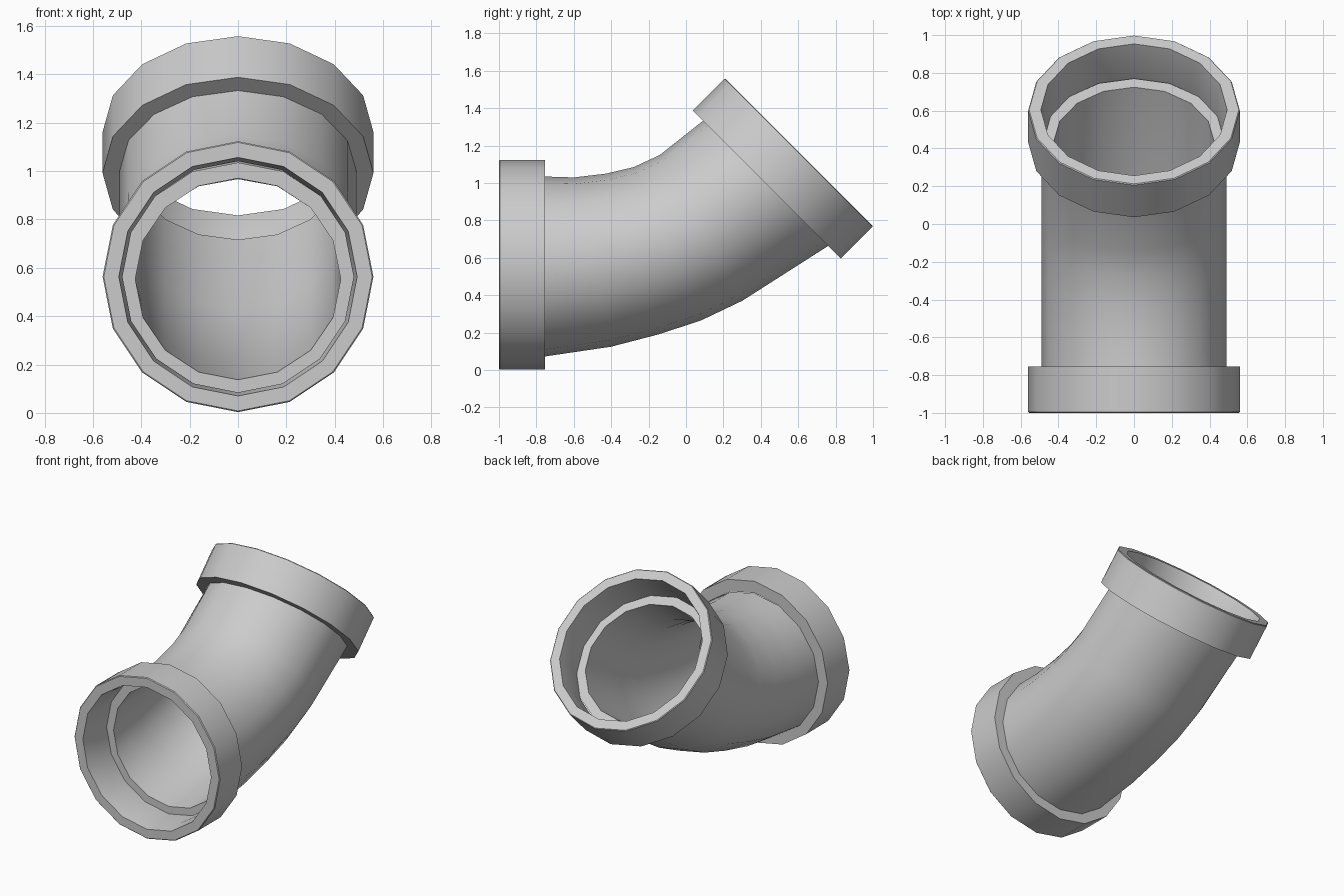
import bpy, bmesh
from math import sin, cos, pi, radians
from mathutils import Vector

cube = bpy.data.objects.get("Cube")
if cube:
    bpy.data.objects.remove(cube)

SIDES = 16
WALL = 0.065

grey = bpy.data.materials.new("plain grey")
grey.use_nodes = True
grey.diffuse_color = (0.6, 0.6, 0.6, 1)
grey.node_tree.nodes["Principled BSDF"].inputs["Base Color"].default_value = (0.6, 0.6, 0.6, 1)


def ring(center, up, rx):
    """Points around an ellipse: rx sideways, the vector up in the yz plane."""
    return [center + Vector((rx * sin(a), 0, 0)) + up * cos(a)
            for a in (2 * pi * i / SIDES for i in range(SIDES))]


def loft(name, rings):
    """Skin a closed loop of rings into a hollow solid."""
    bm = bmesh.new()
    rows = [[bm.verts.new(p) for p in r] for r in rings]
    for j, row in enumerate(rows):
        nxt = rows[(j + 1) % len(rows)]
        for i in range(SIDES):
            k = (i + 1) % SIDES
            bm.faces.new((row[i], row[k], nxt[k], nxt[i]))
    bmesh.ops.recalc_face_normals(bm, faces=bm.faces)
    mesh = bpy.data.meshes.new(name)
    bm.to_mesh(mesh)
    bm.free()
    mesh.materials.append(grey)
    obj = bpy.data.objects.new(name, mesh)
    bpy.context.collection.objects.link(obj)
    bpy.ops.object.select_all(action='DESELECT')
    obj.select_set(True)
    bpy.context.view_layer.objects.active = obj
    bpy.ops.object.shade_smooth_by_angle(angle=radians(35))
    return obj


# Socket collars: (radius, depth from the mouth), with a tapered lead-in
COLLAR = [(0.493, 0), (0.555, 0), (0.56, 0.005), (0.56, 0.245),
          (0.478, 0.245), (0.478, 0.105)]


def collar(name, mouth, tilt):
    inward = Vector((0, cos(tilt), sin(tilt)))
    up = Vector((0, -sin(tilt), cos(tilt)))
    return loft(name, [ring(mouth + inward * d, up * r, r) for r, d in COLLAR])


collar("front_collar", Vector((0, -1, 0.563)), 0)
collar("rear_collar", Vector((0, 0.605, 1.165)), radians(225)).data.update()

# Elbow pipe: top and bottom (y, z) of each section along the bend
SECTIONS = [((-0.76, 1.035), (-0.76, 0.072)), ((-0.6, 1.03), (-0.4, 0.125)),
            ((-0.43, 1.05), (-0.15, 0.19)), ((-0.28, 1.085), (0.08, 0.265)),
            ((-0.14, 1.15), (0.3, 0.37)), ((0.1, 1.34), (0.77, 0.67))]
outer, inner = [], []
for top, bottom in SECTIONS:
    t, b = Vector((0, *top)), Vector((0, *bottom))
    mid, up = (t + b) / 2, (t - b) / 2
    outer.append(ring(mid, up, 0.49))
    inner.append(ring(mid, up * (1 - WALL / up.length), 0.49 - WALL))
loft("elbow_pipe", outer + inner[::-1])
